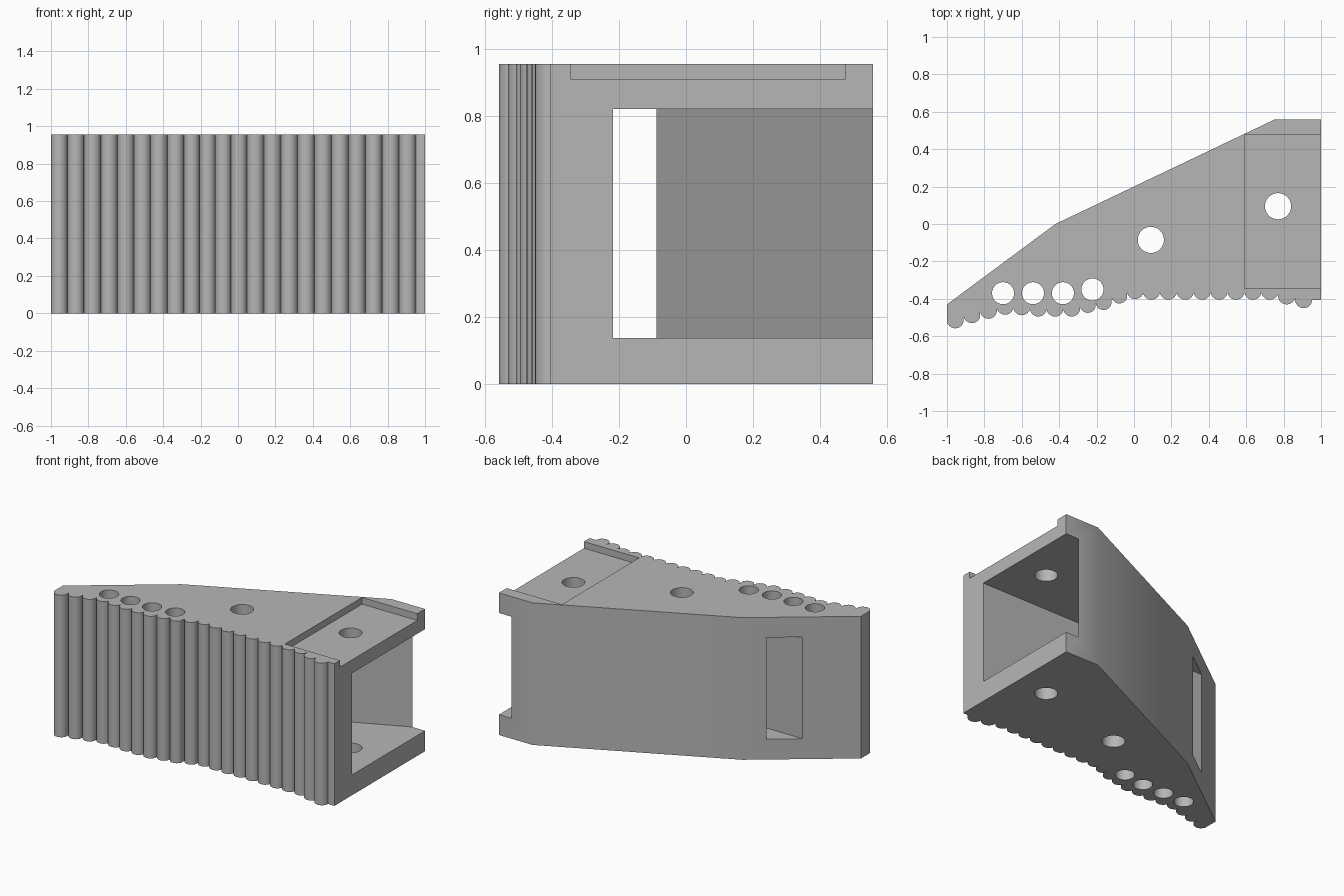
import bpy, bmesh, math

if "Cube" in bpy.data.objects:
    bpy.data.objects.remove(bpy.data.objects["Cube"], do_unlink=True)

HEIGHT = 0.955

grey = bpy.data.materials.new("plain grey")
grey.use_nodes = True
colour = (0.47, 0.47, 0.47, 1)
grey.diffuse_color = colour
grey.node_tree.nodes["Principled BSDF"].inputs["Base Color"].default_value = colour


def prism(name, outline, z0, z1):
    """Upright solid from a plan outline."""
    bm = bmesh.new()
    base = bm.faces.new([bm.verts.new((x, y, z0)) for x, y in outline])
    top = bmesh.ops.extrude_face_region(bm, geom=[base])["geom"]
    bmesh.ops.translate(bm, vec=(0, 0, z1 - z0),
                        verts=[v for v in top if isinstance(v, bmesh.types.BMVert)])
    bmesh.ops.recalc_face_normals(bm, faces=bm.faces)
    mesh = bpy.data.meshes.new(name)
    bm.to_mesh(mesh)
    bm.free()
    mesh.materials.append(grey)
    obj = bpy.data.objects.new(name, mesh)
    bpy.context.collection.objects.link(obj)
    return obj


def circle(cx, cy, r, n=40):
    return [(cx + r * math.cos(math.tau * i / n), cy + r * math.sin(math.tau * i / n))
            for i in range(n)]


def cut(target, cutter):
    mod = target.modifiers.new("cut", "BOOLEAN")
    mod.operation = "DIFFERENCE"
    mod.solver = "EXACT"
    mod.object = cutter
    bpy.context.view_layer.objects.active = target
    bpy.ops.object.modifier_apply(modifier=mod.name)
    bpy.data.objects.remove(cutter, do_unlink=True)


# Scalloped front edge: rows of round ribs between evenly spaced grooves
rib_front = [-.558, -.53, -.507, -.485, -.488, -.495, -.495, -.495,
             -.475, -.46, -.425, -.402] + [-.405] * 8 + [-.43, -.45]
edges = [-1]
for end, count in ((-0.289, 8), (0.048, 4), (0.952, 10)):
    start = edges[-1]
    edges += [start + (end - start) * (i + 1) / count for i in range(count)]

outline = []
STEPS = 10
for left, right, front in zip(edges, edges[1:], rib_front):
    mid, half = (left + right) / 2, (right - left) / 2
    for i in range(STEPS + 1):
        a = math.radians(-80 + 160 * i / STEPS)
        x = mid + half * math.sin(a) / math.sin(math.radians(80))
        y = front + half * (1 - math.cos(a))
        # keep touching ribs from sharing a point
        if outline and math.hypot(x - outline[-1][0], y - outline[-1][1]) < 0.002:
            continue
        outline.append((x, y))

# Plain end and angled back
outline += [(0.953, -0.405), (1, -0.405), (1, 0.558), (0.75, 0.558),
            (-0.42, 0), (-1, -0.43)]
body = prism("ribbed_wedge_body", outline, 0, HEIGHT)

# Tapering hollow that breaks out as a slot in the back
cut(body, prism("hollow_cutter", [(-0.83, -0.218), (1.1, -0.218), (1.1, 0.645)],
                0.137, 0.82))

# Shallow tray in the top at the open end
cut(body, prism("tray_cutter", [(0.59, -0.345), (1.1, -0.345), (1.1, 0.475), (0.59, 0.475)],
                0.91, 1.1))

# Upright holes
for x, y, r in ((-0.7, -0.37, 0.059), (-0.54, -0.37, 0.059), (-0.38, -0.37, 0.059),
                (-0.222, -0.35, 0.059), (0.09, -0.085, 0.07), (0.77, 0.095, 0.07)):
    cut(body, prism("hole_cutter", circle(x, y, r), -0.1, 1.1))

bpy.ops.object.select_all(action="DESELECT")
body.select_set(True)
bpy.context.view_layer.objects.active = body
bpy.ops.object.shade_smooth_by_angle(angle=math.radians(30))
